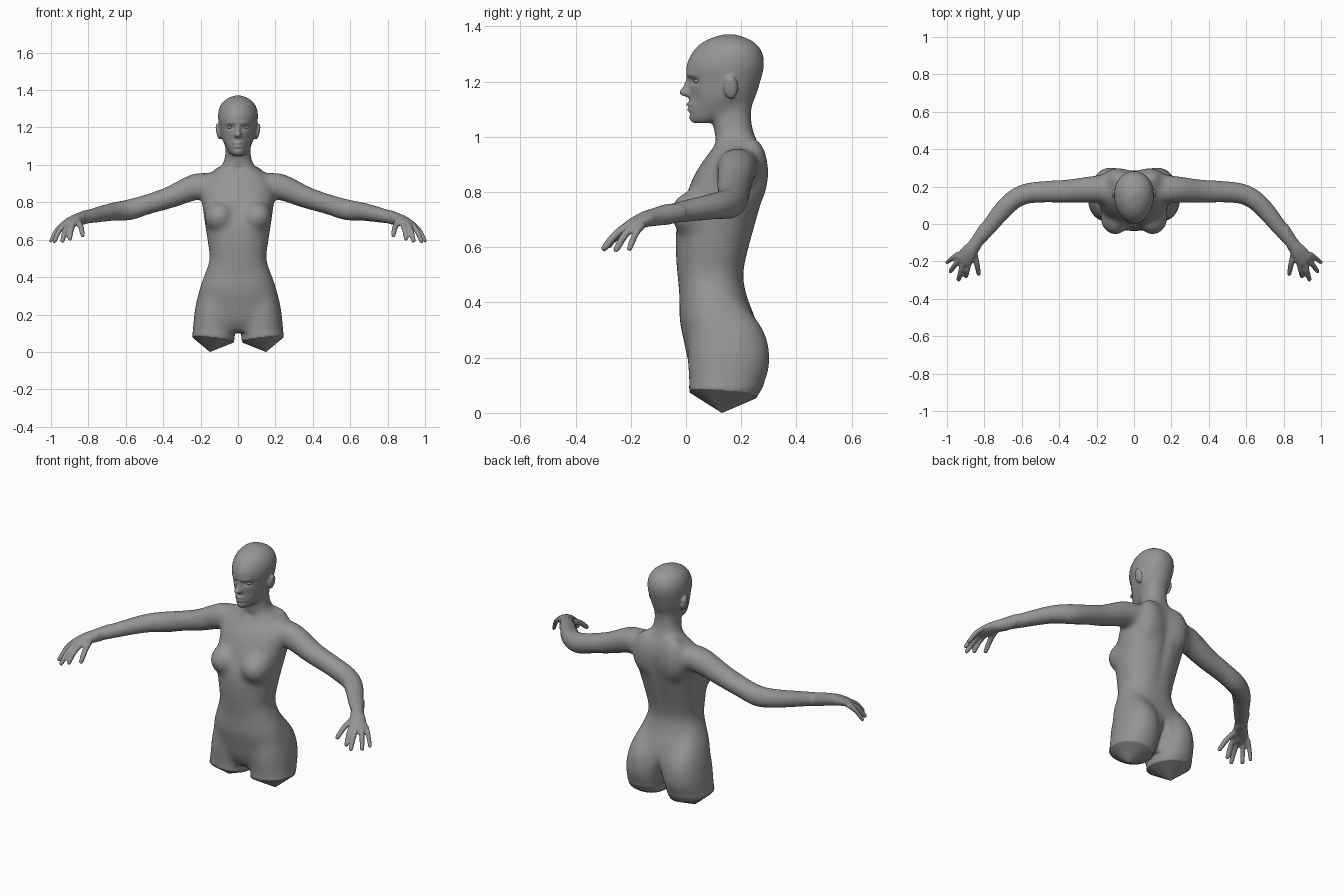
import bpy, bmesh, math
from mathutils import Vector, Matrix

cube = bpy.data.objects.get("Cube")
if cube:
    bpy.data.objects.remove(cube)

skin = bpy.data.materials.new("plain grey")
skin.use_nodes = True
GREY = (0.3, 0.3, 0.3, 1)
skin.diffuse_color = GREY
skin.node_tree.nodes["Principled BSDF"].inputs["Base Color"].default_value = GREY


def spline(rings, steps):
    """Catmull-Rom interpolation of ring tuples."""
    out = []
    for i in range(len(rings) - 1):
        p0, p3 = rings[max(i - 1, 0)], rings[min(i + 2, len(rings) - 1)]
        for k in range(steps):
            t = k / steps
            out.append([b + .5 * t * (c - a + t * (2*a - 5*b + 4*c - d + t * (3*(b - c) + d - a)))
                        for a, b, c, d in zip(p0, rings[i], rings[i + 1], p3)])
    return out + [list(rings[-1])]


def loft(bm, rings, upright=True, steps=5, sides=28, power=2.0, egg=0.0, tilt=0.0):
    """Skin elliptical rings (x, y, z, half width, half depth)."""
    rings = spline(rings, steps)
    loops = []
    for i, (x, y, z, a, b) in enumerate(rings):
        u, v = Vector((1, 0, tilt)), Vector((0, 1, tilt * -.7))
        if not upright:
            run = Vector(rings[min(i + 1, len(rings) - 1)][:3]) - Vector(rings[max(i - 1, 0)][:3])
            u = run.cross(Vector((0, 0, 1))).normalized()
            v = u.cross(run).normalized()
        loop = []
        for k in range(sides):
            ang = math.tau * k / sides
            c, s = math.cos(ang), math.sin(ang)
            e = 2 / power
            c, s = math.copysign(abs(c) ** e, c), math.copysign(abs(s) ** e, s)
            loop.append(bm.verts.new(Vector((x, y, z)) + u * a * c * (1 + egg * s) + v * b * s))
        loops.append(loop)
    for low, high in zip(loops, loops[1:]):
        for k in range(sides):
            j = (k + 1) % sides
            bm.faces.new((low[k], low[j], high[j], high[k]))
    bm.faces.new(loops[0][::-1])
    bm.faces.new(loops[-1])


def column(bm, rows, **options):
    """Upright loft on the centre line from (z, half width, front y, back y)."""
    loft(bm, [(0, (f + b) / 2, z, w, (b - f) / 2) for z, w, f, b in rows], **options)


def ball(bm, centre, radii, turn=0.0):
    m = Matrix.Translation(centre) @ Matrix.Rotation(turn, 4, 'Y') @ Matrix.Diagonal((*radii, 1))
    bmesh.ops.create_uvsphere(bm, u_segments=24, v_segments=16, radius=1, matrix=m)


def finish(bm, name):
    bmesh.ops.recalc_face_normals(bm, faces=bm.faces)
    mesh = bpy.data.meshes.new(name)
    bm.to_mesh(mesh)
    bm.free()
    mesh.materials.append(skin)
    ob = bpy.data.objects.new(name, mesh)
    bpy.context.collection.objects.link(ob)
    return ob


body = bmesh.new()

# Thighs and buttocks
THIGH_END = (.133, .134, .066, .112, .122)
loft(body, [THIGH_END, (.128, .147, .12, .113, .138), (.122, .155, .2, .111, .15),
            (.112, .152, .3, .1, .135), (.095, .135, .4, .075, .08)], tilt=.12, power=2.2)

# Bust, shoulder blades
ball(body, (.1, .035, .722), (.082, .095, .085))
ball(body, (.085, .24, .87), (.085, .06, .13))

# Arms
loft(body, [(.12, .19, .885, .08, .065), (.22, .185, .885, .074, .072), (.36, .175, .828, .065, .061),
            (.48, .172, .79, .061, .056), (.58, .162, .76, .057, .059), (.65, .125, .752, .055, .054),
            (.71, .065, .742, .053, .048), (.79, -.035, .725, .045, .041), (.85, -.11, .71, .036, .033),
            (.88, -.15, .7, .044, .028), (.915, -.197, .678, .048, .02),
            (.922, -.206, .674, .035, .012)], upright=False)

# Fingers and thumb, from knuckle to tip
for base, tip, r in [((.94, -.158, .68), (1.003, -.208, .587), .0135),
                     ((.928, -.18, .682), (.985, -.258, .584), .015),
                     ((.91, -.2, .682), (.94, -.303, .588), .0155),
                     ((.882, -.208, .68), (.9, -.286, .597), .015),
                     ((.853, -.15, .695), (.828, -.274, .617), .016)]:
    a, b = Vector(base), Vector(tip)
    mid = (a + b) / 2 + Vector((0, 0, .014))
    near = mid.lerp(b, .85)
    loft(body, [(*a, r, r), (*mid, r * .95, r * .95), (*near, r * .8, r * .8), (*b, r * .4, r * .4)],
         upright=False, sides=14)

# Ears
ball(body, (.106, .163, 1.178), (.011, .027, .043), .2)

# Mirror the paired parts
twin = bmesh.ops.duplicate(body, geom=body.verts[:] + body.edges[:] + body.faces[:])["geom"]
for v in twin:
    if isinstance(v, bmesh.types.BMVert):
        v.co.x *= -1

# Torso and neck
column(body, [(.105, .1, .05, .2), (.17, .17, .012, .258), (.25, .215, -.006, .272),
              (.34, .205, -.024, .252), (.42, .177, -.024, .222), (.495, .152, -.031, .208),
              (.57, .16, -.037, .222), (.67, .175, -.036, .25), (.75, .187, -.01, .272),
              (.82, .195, .012, .286), (.88, .19, .04, .291), (.93, .17, .075, .284),
              (.965, .13, .1, .27), (1.0, .086, .105, .252), (1.05, .069, .097, .238),
              (1.1, .068, .1, .237), (1.15, .068, .12, .246)], sides=40, power=2.3)

# Head
column(body, [(1.05, .026, .022, .1), (1.07, .049, .011, .18), (1.11, .073, .01, .234),
              (1.15, .088, .011, .253), (1.2, .098, .008, .269), (1.25, .106, .001, .281),
              (1.295, .102, .017, .279), (1.33, .085, .045, .26), (1.356, .055, .088, .222),
              (1.371, .014, .14, .175)], sides=40, egg=.1)

# Nose
column(body, [(1.222, .011, .004, .04), (1.18, .014, -.012, .04), (1.16, .021, -.027, .04),
              (1.146, .018, -.008, .04)], sides=16)

# Fuse the parts into one skin
source = finish(body, "body_source")
fuse = source.modifiers.new("Fuse", 'REMESH')
fuse.mode = 'VOXEL'
fuse.voxel_size = .0065
fused = bpy.data.meshes.new_from_object(source.evaluated_get(bpy.context.evaluated_depsgraph_get()))
bpy.data.objects.remove(source)
body = bmesh.new()
body.from_mesh(fused)

# Blend the trunk, arms and neck, and lightly soften head and hands
trunk = [v for v in body.verts if .1 < v.co.z < 1.03 and abs(v.co.x) < .82]
neck = [v for v in body.verts if 1 < v.co.z < 1.13 and v.co.y > .1]
for verts, times in ((body.verts[:], 2), (trunk, 60), (neck, 30)):
    for _ in range(times):
        bmesh.ops.smooth_vert(body, verts=verts, factor=.5, use_axis_x=True, use_axis_y=True, use_axis_z=True)

# Sculpt strokes: centre, spread, push (mirrored)
strokes = [((.042, .02, 1.202), (.024, .03, .012), (0, .012, 0)),      # eye sockets
           ((.035, .02, 1.226), (.035, .04, .01), (0, -.005, -.002)),  # brows
           ((.05, .03, 1.135), (.02, .03, .025), (0, .005, 0)),        # cheeks
           ((0, .01, 1.116), (.024, .03, .008), (0, -.01, 0)),         # upper lip
           ((0, .01, 1.098), (.02, .03, .007), (0, -.007, 0)),         # lower lip
           ((0, .01, 1.107), (.026, .03, .003), (0, .005, 0)),         # mouth line
           ((0, .02, 1.085), (.03, .03, .007), (0, .005, 0)),          # chin crease
           ((0, .28, .72), (.03, .08, .2), (0, -.009, 0)),             # spine groove
           ((0, .27, .16), (.022, .08, .08), (0, -.035, 0)),           # cleft
           ((0, .1, .98), (.025, .03, .02), (0, .006, 0))]             # throat hollow
for v in body.verts:
    side = -1 if v.co.x < 0 else 1
    for centre, spread, push in strokes:
        d = sum(((p - c) / s) ** 2 for p, c, s in zip((abs(v.co.x), v.co.y, v.co.z), centre, spread))
        if d < 9:
            v.co += Vector((side * push[0], push[1], push[2])) * math.exp(-d)
finish(body, "body").data.shade_smooth()

# Eyes and the pointed caps under the thighs
for side, label in ((1, "left"), (-1, "right")):
    eye = bmesh.new()
    ball(eye, (side * .041, .043, 1.201), (.018, .016, .009))
    finish(eye, label + "_eye").data.shade_smooth()
    cap = bmesh.new()
    loft(cap, [(.15, .13, .003, .001, .001), THIGH_END], steps=1, power=2.2, tilt=.12)
    low = min(v.co.z for v in cap.verts)
    for v in cap.verts:
        v.co.x *= side
        if v.co.z < .01:
            v.co.z -= low
    finish(cap, label + "_thigh_cap")
